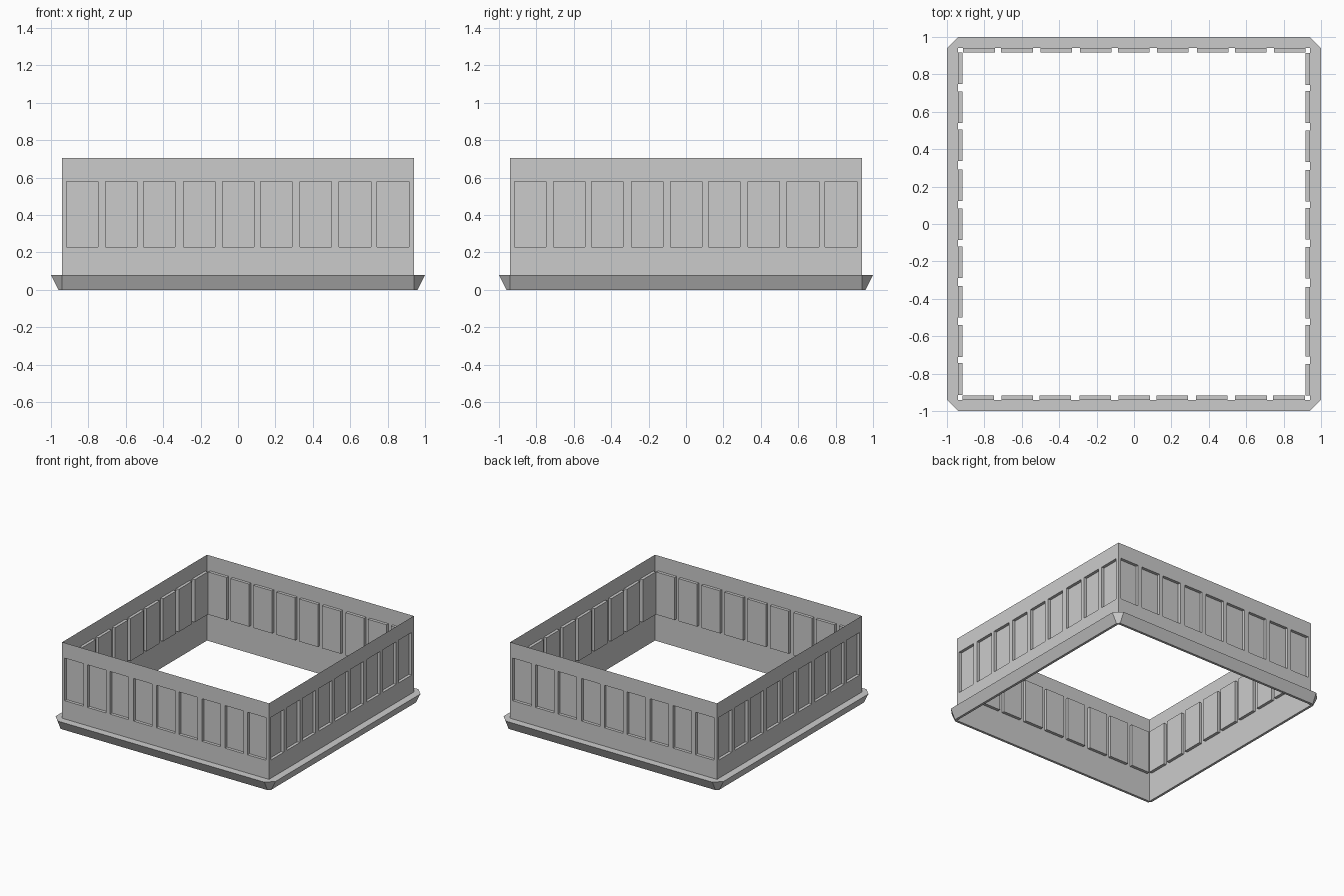
import bpy, bmesh
from math import pi
from mathutils import Matrix

if "Cube" in bpy.data.objects:
    bpy.data.objects.remove(bpy.data.objects["Cube"])

WALL = 0.94      # half width of the wall square
HEIGHT = 0.705
BASE_H = 0.08
DEPTH = 0.024    # panel recess
Z0, Z1 = 0.23, 0.58
STARTS = [-0.917, -0.709, -0.506, -0.292, -0.084, 0.121, 0.332, 0.541, 0.744]
PANEL_W = 0.169


def finish(name, bm):
    bmesh.ops.remove_doubles(bm, verts=bm.verts[:], dist=1e-5)
    me = bpy.data.meshes.new(name)
    bm.to_mesh(me)
    bm.free()
    ob = bpy.data.objects.new(name, me)
    bpy.context.collection.objects.link(ob)
    return ob


def quad(bm, *pts):
    return bm.faces.new([bm.verts.new(p) for p in pts])


# Thin wall sheets with a row of recessed panels, one per side
def wall(name, angle):
    bm = bmesh.new()
    xs = [-WALL]
    for s in STARTS:
        xs += [s, s + PANEL_W]
    xs.append(WALL)
    zs = [0, Z0, Z1, HEIGHT]
    panels = []
    for i in range(len(xs) - 1):
        for j in range(3):
            a, b, c, d = xs[i], xs[i + 1], zs[j], zs[j + 1]
            f = quad(bm, (a, -WALL, c), (b, -WALL, c), (b, -WALL, d), (a, -WALL, d))
            if j == 1 and i % 2 == 1:
                panels.append(f)
    bmesh.ops.remove_doubles(bm, verts=bm.verts[:], dist=1e-5)
    # push every panel inwards, leaving reveal faces around it
    for f in panels:
        outer = [v.co.copy() for v in f.verts]
        inner = [p.copy() for p in outer]
        for p in inner:
            p.y += DEPTH
        bm.faces.remove(f)
        quad(bm, *inner)
        for k in range(4):
            n = (k + 1) % 4
            quad(bm, outer[k], outer[n], inner[n], inner[k])
    bmesh.ops.transform(bm, matrix=Matrix.Rotation(angle, 4, 'Z'), verts=bm.verts[:])
    return finish(name, bm)


for n, side in enumerate(["front", "right", "back", "left"]):
    wall(side + "_panel_wall", n * pi / 2)


# Flared base ledge with clipped corners
def ring(outer, z):
    pts = []
    for sx, sy, flip in [(1, -1, 0), (1, 1, 1), (-1, 1, 0), (-1, -1, 1)]:
        pair = [(sx * WALL, sy * outer, z), (sx * outer, sy * WALL, z)]
        pts += pair[::-1] if flip else pair
    return pts


bm = bmesh.new()
rings = [ring(WALL, BASE_H), ring(1.0, BASE_H), ring(0.96, 0), ring(WALL, 0)]
for r, s in zip(rings, rings[1:]):
    for i in range(8):
        n = (i + 1) % 8
        pts = [r[i], s[i], s[n], r[n]]
        quad(bm, *list(dict.fromkeys(pts)))
finish("base_ledge", bm)
